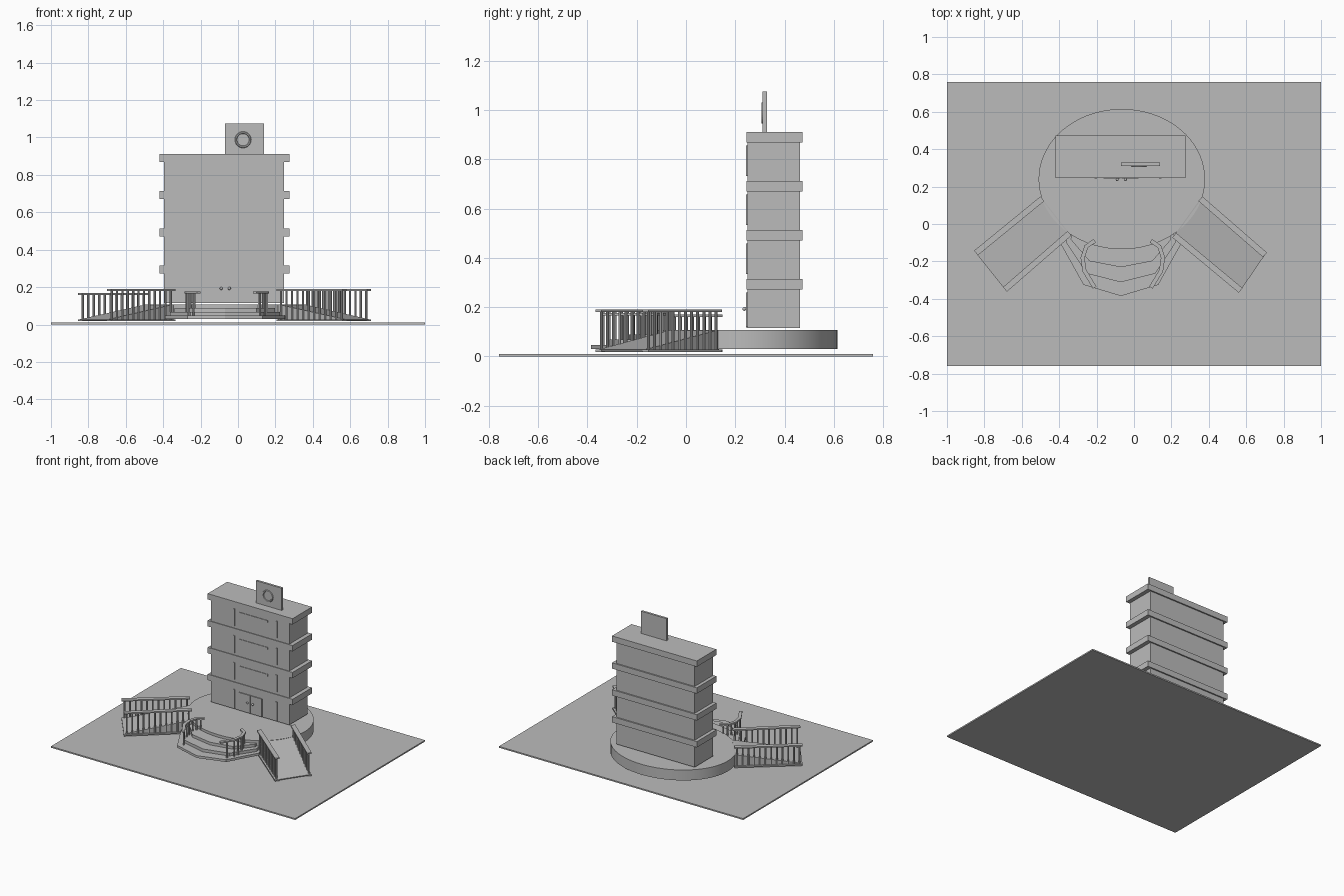
import bpy, bmesh, math
from mathutils import Vector

old = bpy.data.objects.get("Cube")
if old:
    bpy.data.objects.remove(old, do_unlink=True)

GREY = (0.5, 0.5, 0.5, 1)
mat = bpy.data.materials.new("plain grey")
mat.use_nodes = True
mat.diffuse_color = GREY
mat.node_tree.nodes["Principled BSDF"].inputs["Base Color"].default_value = GREY


def finish(name, bm, smooth=False):
    bmesh.ops.recalc_face_normals(bm, faces=bm.faces)
    mesh = bpy.data.meshes.new(name)
    bm.to_mesh(mesh)
    bm.free()
    mesh.materials.append(mat)
    ob = bpy.data.objects.new(name, mesh)
    bpy.context.collection.objects.link(ob)
    if smooth:
        bpy.ops.object.select_all(action='DESELECT')
        ob.select_set(True)
        bpy.context.view_layer.objects.active = ob
        bpy.ops.object.shade_smooth_by_angle(angle=math.radians(35))
    return ob


def add_prism(bm, outline, z0, z1):
    """Extrude a flat outline from z0 up to z1."""
    face = bm.faces.new([bm.verts.new((x, y, z0)) for x, y in outline])
    top = bmesh.ops.extrude_face_region(bm, geom=[face])["geom"]
    for v in top:
        if isinstance(v, bmesh.types.BMVert):
            v.co.z = z1


def box(name, x0, x1, y0, y1, z0, z1):
    bm = bmesh.new()
    add_prism(bm, [(x0, y0), (x1, y0), (x1, y1), (x0, y1)], z0, z1)
    return finish(name, bm)


def ellipse(cx, cy, rx, ry, n):
    return [(cx + rx * math.cos(2 * math.pi * i / n),
             cy + ry * math.sin(2 * math.pi * i / n)) for i in range(n)]


def add_rail(bm, path, width, z0, z1):
    """Flat bar following a path in plan."""
    pts = [Vector(p) for p in path]
    left, right = [], []
    for i, p in enumerate(pts):
        d = (pts[min(i + 1, len(pts) - 1)] - pts[max(i - 1, 0)]).normalized()
        n = Vector((-d.y, d.x)) * width / 2
        left.append(p + n)
        right.append(p - n)
    add_prism(bm, left + right[::-1], z0, z1)


def add_posts(bm, points, radius, z0, z1):
    for x, y in points:
        add_prism(bm, ellipse(x, y, radius, radius, 8), z0, z1)


# Ground and round podium
box("ground", -1, 1, -0.76, 0.76, 0, 0.01)
bm = bmesh.new()
add_prism(bm, ellipse(-0.065, 0.24, 0.445, 0.375, 72), 0.03, 0.107)
finish("podium", bm, True)

# Tower with a projecting band above every storey
box("tower_wall", -0.395, 0.245, 0.25, 0.463, 0.115, 0.9)
for i in range(4):
    top = 0.315 + 0.199 * i
    box(f"storey_band_{i + 1}", -0.42, 0.275, 0.245, 0.473, top - 0.043, top)
    low = 0.12 if i == 0 else top - 0.18
    for side, x in (("right", -0.21), ("left", 0.135)):
        box(f"{side}_wall_strip_{i + 1}", x, x + 0.012, 0.244, 0.252, low, top - 0.055)
    if i:
        box(f"lintel_{i + 1}", -0.16, 0.07, 0.246, 0.252, top - 0.085, top - 0.07)

# Double door with round knobs
for side, x in (("right", -0.163), ("left", -0.068)):
    box(f"{side}_door", x, x + 0.092, 0.243, 0.252, 0.118, 0.25)
for side, x in (("right", -0.09), ("left", -0.046)):
    bm = bmesh.new()
    bmesh.ops.create_uvsphere(bm, u_segments=12, v_segments=8, radius=0.008)
    bmesh.ops.translate(bm, verts=bm.verts, vec=(x, 0.237, 0.193))
    finish(f"{side}_door_knob", bm, True)

# Roof board with a plain ring
box("roof_board", -0.07, 0.14, 0.311, 0.328, 0.912, 1.076)
bpy.ops.mesh.primitive_torus_add(major_radius=0.038, minor_radius=0.006,
                                 major_segments=32, minor_segments=6,
                                 location=(0.027, 0.311, 0.988),
                                 rotation=(math.pi / 2, 0, 0))
ring = bpy.context.object
ring.name = "roof_board_ring"
ring.data.materials.append(mat)

# Faceted front steps: (width scale, front scale, top height)
STEP = [(-0.32, -0.06), (-0.2, -0.275), (0, -0.335), (0.2, -0.275), (0.32, -0.06)]
levels = [(1, 1, 0.047), (0.92, 0.78, 0.068), (0.84, 0.54, 0.088)]
for i, (sx, sy, top) in enumerate(levels):
    bm = bmesh.new()
    outline = [(-0.07 + x * sx, -0.05 + y * sy) for x, y in STEP]
    add_prism(bm, outline + [(0.18, 0.05), (-0.32, 0.05)], 0.03, top)
    finish(f"front_step_{i + 1}", bm)

# Curved handrails on both sides of the steps
CURVE = [(0.15, -0.09), (0.195, -0.12), (0.215, -0.18), (0.205, -0.25), (0.15, -0.34)]
for side, s in (("right", -1), ("left", 1)):
    path = [(-0.06 + s * x, y) for x, y in CURVE]
    bm = bmesh.new()
    add_rail(bm, path, 0.022, 0.165, 0.176)
    mids = [((a[0] + b[0]) / 2, (a[1] + b[1]) / 2) for a, b in zip(path, path[1:])]
    add_posts(bm, path[1:-1] + mids, 0.006, 0.04, 0.168)
    finish(f"{side}_step_railing", bm)

# Side ramps with horizontal railings: inner and outer ends of each rail
ramps = {
    "right": {"back": ((-0.49, 0.135), (-0.845, -0.155), 0.169),
              "front": ((-0.345, -0.05), (-0.69, -0.35), 0.19)},
    "left": {"back": ((0.355, 0.135), (0.7, -0.165), 0.19),
             "front": ((0.215, -0.06), (0.57, -0.355), 0.19)},
}
for side, rails in ramps.items():
    for place, (a, b, top) in rails.items():
        a, b = Vector(a), Vector(b)
        bm = bmesh.new()
        add_rail(bm, [a, b], 0.032, top - 0.01, top)
        add_rail(bm, [a, b], 0.032, 0.018, 0.027)
        add_posts(bm, [a.lerp(b, (i + 0.5) / 12) for i in range(12)],
                  0.006, 0.025, top - 0.008)
        finish(f"{side}_ramp_{place}_railing", bm)

    # Sloping wedge between the two railings
    (a, b, _), (c, d, _) = rails["back"], rails["front"]
    bm = bmesh.new()
    add_prism(bm, [a, b, d, c], 0.022, 0.108)
    bm.verts.ensure_lookup_table()
    for v in bm.verts:
        if v.co.z > 0.1 and min((v.co.xy - Vector(p)).length for p in (b, d)) < 0.01:
            v.co.z = 0.028
    finish(f"{side}_ramp", bm)
